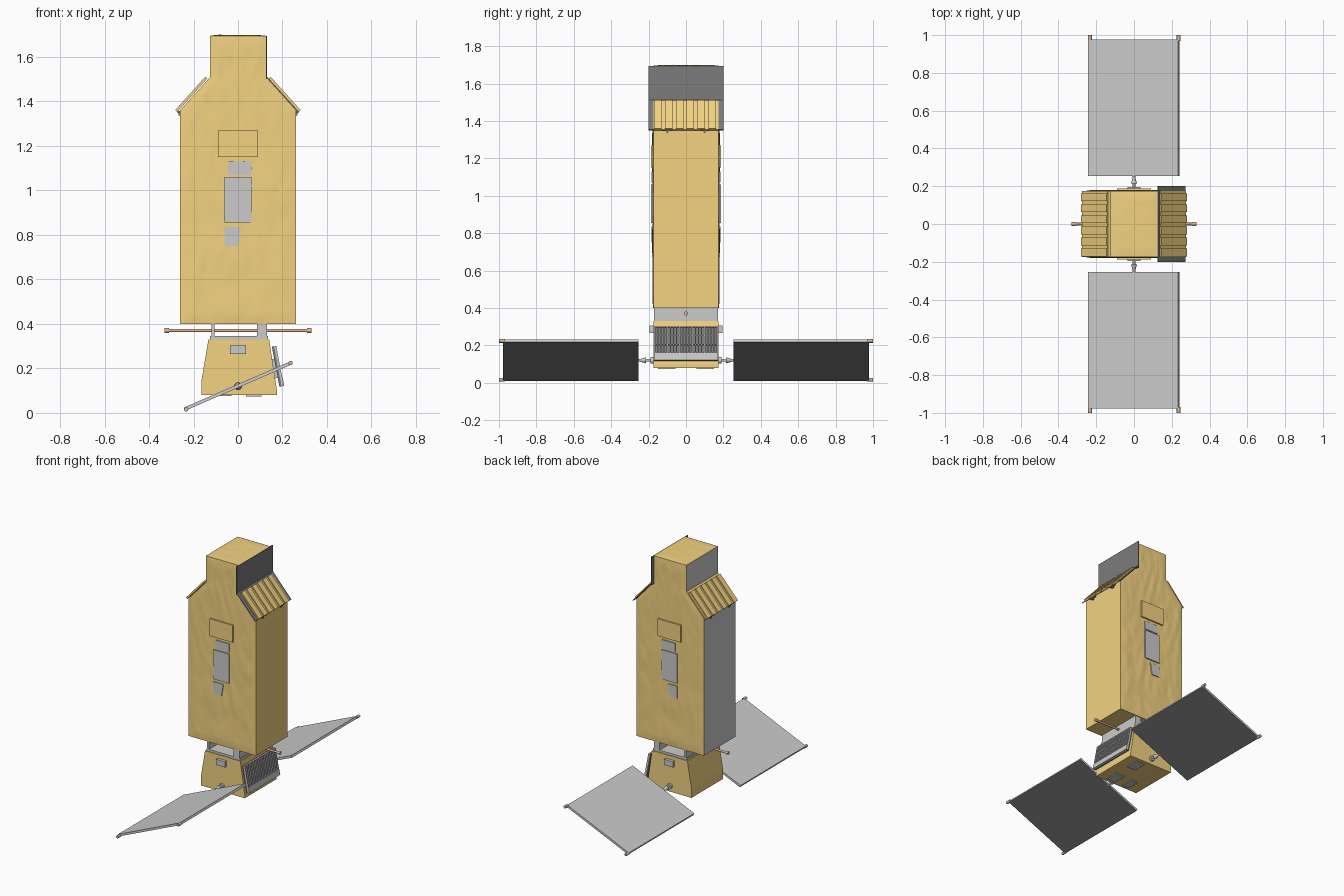
import bpy, bmesh, math
from mathutils import Vector, noise

cube = bpy.data.objects.get("Cube")
if cube:
    bpy.data.objects.remove(cube, do_unlink=True)


def material(name, rgb):
    m = bpy.data.materials.new(name)
    m.use_nodes = True
    m.diffuse_color = (*rgb, 1)
    m.node_tree.nodes["Principled BSDF"].inputs["Base Color"].default_value = (*rgb, 1)
    return m


GOLD = material("gold_foil", (0.9, 0.65, 0.22))
DARK = material("dark_grey", (0.2, 0.2, 0.2))
COPPER = material("copper", (0.75, 0.45, 0.28))
GREY = material("silver_grey", (0.8, 0.8, 0.8))


def finish(name, bm, mats, mirror=""):
    bmesh.ops.recalc_face_normals(bm, faces=bm.faces)
    mesh = bpy.data.meshes.new(name)
    bm.to_mesh(mesh)
    bm.free()
    obj = bpy.data.objects.new(name, mesh)
    bpy.context.collection.objects.link(obj)
    for m in mats:
        mesh.materials.append(m)
    if mirror:
        mod = obj.modifiers.new("Mirror", "MIRROR")
        mod.use_axis = [axis in mirror for axis in "XYZ"]
    return obj


def prism(name, profile, y0, y1, mat=GREY, mirror=""):
    """Extrude an x-z outline from y0 to y1."""
    bm = bmesh.new()
    face = bm.faces.new([bm.verts.new((x, y0, z)) for x, z in profile])
    new = bmesh.ops.extrude_face_region(bm, geom=[face])["geom"]
    verts = [v for v in new if isinstance(v, bmesh.types.BMVert)]
    bmesh.ops.translate(bm, verts=verts, vec=(0, y1 - y0, 0))
    return finish(name, bm, [mat], mirror)


def box(name, x0, x1, y0, y1, z0, z1, mat=GREY, mirror=""):
    return prism(name, [(x0, z0), (x1, z0), (x1, z1), (x0, z1)], y0, y1, mat, mirror)


def slab(name, p, q, low, high, y0, y1, mat=GREY, mirror=""):
    """Tilted plate along the x-z line p-q, between two offsets from it."""
    p, q = Vector(p), Vector(q)
    d = (q - p).normalized()
    n = Vector((-d.y, d.x))
    outline = [p + n * low, q + n * low, q + n * high, p + n * high]
    return prism(name, outline, y0, y1, mat, mirror)


def rod(name, a, b, r0, r1, mat=GREY, mirror=""):
    a, b = Vector(a), Vector(b)
    bm = bmesh.new()
    bmesh.ops.create_cone(bm, cap_ends=True, segments=16, radius1=r0, radius2=r1,
                          depth=(b - a).length)
    bm.transform((b - a).to_track_quat("Z", "Y").to_matrix().to_4x4())
    bmesh.ops.translate(bm, verts=bm.verts, vec=(a + b) / 2)
    obj = finish(name, bm, [mat], mirror)
    for poly in obj.data.polygons:
        poly.use_smooth = len(poly.vertices) == 4
    return obj


def paint(obj, mat, test):
    obj.data.materials.append(mat)
    for poly in obj.data.polygons:
        if test(poly):
            poly.material_index = len(obj.data.materials) - 1


# Main body with silver faces on its right side
LOW, SHOULDER, NECK, TOP = 0.4, 1.36, 1.51, 1.695
WIDE, SLIM, DEEP = 0.26, 0.125, 0.175
half = [(WIDE, LOW), (WIDE, SHOULDER), (SLIM, NECK), (SLIM, TOP)]
body = prism("main_body", half + [(-x, z) for x, z in reversed(half)], -DEEP, DEEP, GOLD)
paint(body, GREY, lambda p: p.normal.x < -0.9)


def crinkle(a, b, edge):
    wave = noise.noise(Vector((a * 16 + b * 4, b * 3.5, 1)))
    fine = noise.noise(Vector((a * 30 - b * 5, b * 9, 4)))
    return (0.002 + 0.005 * abs(wave) + 0.002 * fine) * min(1, edge * 25)


def foil(name, rows, cols, place, mirror=""):
    bm = bmesh.new()
    grid = [[bm.verts.new(place(r, 2 * c / cols - 1)) for c in range(cols + 1)] for r in rows]
    for lower, upper in zip(grid, grid[1:]):
        for c in range(cols):
            bm.faces.new((lower[c], lower[c + 1], upper[c + 1], upper[c]))
    obj = finish(name, bm, [GOLD], mirror)
    for poly in obj.data.polygons:
        poly.use_smooth = True
    return obj


def half_width(z):
    t = min(1, max(0, (z - SHOULDER) / (NECK - SHOULDER)))
    return WIDE + (SLIM - WIDE) * t


def side_point(z, u):
    w = half_width(z)
    edge = min(w * (1 - abs(u)), z - LOW, TOP - z)
    return (w * u, -DEEP - crinkle(w * u, z, edge), z)


def top_point(y, u):
    edge = min(SLIM * (1 - abs(u)), DEEP - abs(y))
    return (SLIM * u, y, TOP + crinkle(SLIM * u, y * 3, edge))


# Crinkled foil skins
heights = [LOW]
for start, end, n in ((LOW, SHOULDER, 48), (SHOULDER, NECK, 8), (NECK, TOP, 10)):
    heights += [start + (end - start) * (i + 1) / n for i in range(n)]
foil("side_foil", heights, 32, side_point, "Y")
foil("top_foil", [DEEP * (i / 8 - 1) for i in range(17)], 12, top_point)

# Equipment plates on front and back
box("access_panel", -0.09, 0.09, -0.188, -0.17, 1.15, 1.27, GOLD, "Y")
box("upper_plate", -0.045, 0.06, -0.184, -0.17, 1.07, 1.13, GREY, "Y")
box("middle_plate", -0.06, 0.06, -0.186, -0.17, 0.855, 1.06, GREY, "Y")
prism("lower_plate", [(-0.06, 0.75), (0, 0.75), (0.015, 0.835), (-0.06, 0.835)],
      -0.184, -0.17, GREY, "Y")

# Dark sunshade behind the left shoulder and neck
box("neck_sunshade", SLIM, SLIM + 0.006, -0.2, 0.2, NECK - 0.01, TOP, DARK)
crest, eave = (SLIM, NECK), (0.27, 1.35)
slab("shoulder_sunshade", crest, eave, 0, 0.005, -0.2, 0.2, DARK)

# Shoulder covers: raised strips running down each slope
slab("shoulder_base", (0.135, 1.5), eave, 0.004, 0.008, -DEEP, DEEP, GOLD, "X")
for i in range(6):
    y = -DEEP + i * DEEP / 3
    slab("shoulder_strip", (0.135, 1.5), eave, 0.007, 0.016, y + 0.004, y + 0.044, GOLD, "X")
for y in (-0.1, 0.1):
    box("shoulder_clip", 0.255, 0.272, y - 0.025, y + 0.025, 1.347, 1.358, DARK, "X")
    box("clip_pin", 0.258, 0.268, y - 0.007, y + 0.007, 1.336, 1.35, DARK, "X")

# Mounting frame and cross rod between the body and the lower module
box("frame_deck", -0.125, 0.135, -0.17, 0.17, 0.325, 0.345)
box("frame_right_wall", -0.12, -0.105, -0.17, 0.17, 0.34, 0.405)
box("frame_left_wall", 0.085, 0.13, -0.17, 0.17, 0.34, 0.405)
rod("cross_rod", (-0.325, 0, 0.37), (0.325, 0, 0.37), 0.007, 0.007, COPPER)
rod("rod_tip", (0.31, 0, 0.37), (0.33, 0, 0.37), 0.011, 0.011, COPPER, "X")

# Lower module
prism("lower_module", [(-0.165, 0.08), (0.175, 0.08), (0.175, 0.1), (0.14, 0.33),
                       (-0.133, 0.33), (-0.165, 0.14)], -DEEP, DEEP, GOLD)
box("sensor_box", -0.035, 0.035, -0.195, -0.17, 0.265, 0.305, GREY, "Y")
box("bottom_plate", 0.035, 0.105, 0.055, 0.15, 0.074, 0.082, GREY, "Y")
box("bottom_small_plate", -0.08, -0.03, -0.15, -0.06, 0.075, 0.082)

# Louvred radiator on the left face
top, base = Vector((0.166, 0.3)), Vector((0.2, 0.12))
foot = top.lerp(base, 0.78)
slab("radiator_back", top, base, -0.014, -0.004, -0.17, 0.17, DARK)
slab("radiator_sill", foot, base, -0.006, 0.008, -0.17, 0.17)
slab("radiator_mount", top.lerp(base, 0.3), foot, -0.04, -0.01, -0.1, 0.1)
for i in range(21):
    y = -0.17 + i * 0.0167
    slab("radiator_slat", top, foot, -0.005, 0.006, y, y + 0.006)
for t in (0, 0.26, 0.52):
    slab("radiator_bar", top.lerp(base, t), top.lerp(base, t + 0.02), -0.005, 0.004, -0.17, 0.17)

# Tilted solar wings with hinge shafts and corner pins
inner, outer = (-0.237, 0.01), (0.24, 0.217)
wing = slab("solar_wing", inner, outer, 0, 0.015, 0.255, 0.978, GREY, "Y")
paint(wing, DARK, lambda p: p.normal.z < -0.8)
rod("hinge_shaft", (0, 0.17, 0.12), (0, 0.27, 0.12), 0.007, 0.007, GREY, "Y")
rod("hinge_collar", (0, 0.175, 0.12), (0, 0.19, 0.12), 0.018, 0.018, GREY, "Y")
rod("hinge_cone", (0, 0.215, 0.12), (0, 0.245, 0.12), 0.016, 0.007, GREY, "Y")
for x, z in ((-0.233, 0.016), (0.236, 0.224)):
    rod("corner_pin", (x, 0.968, z), (x, 1.0, z), 0.01, 0.01, COPPER, "Y")
